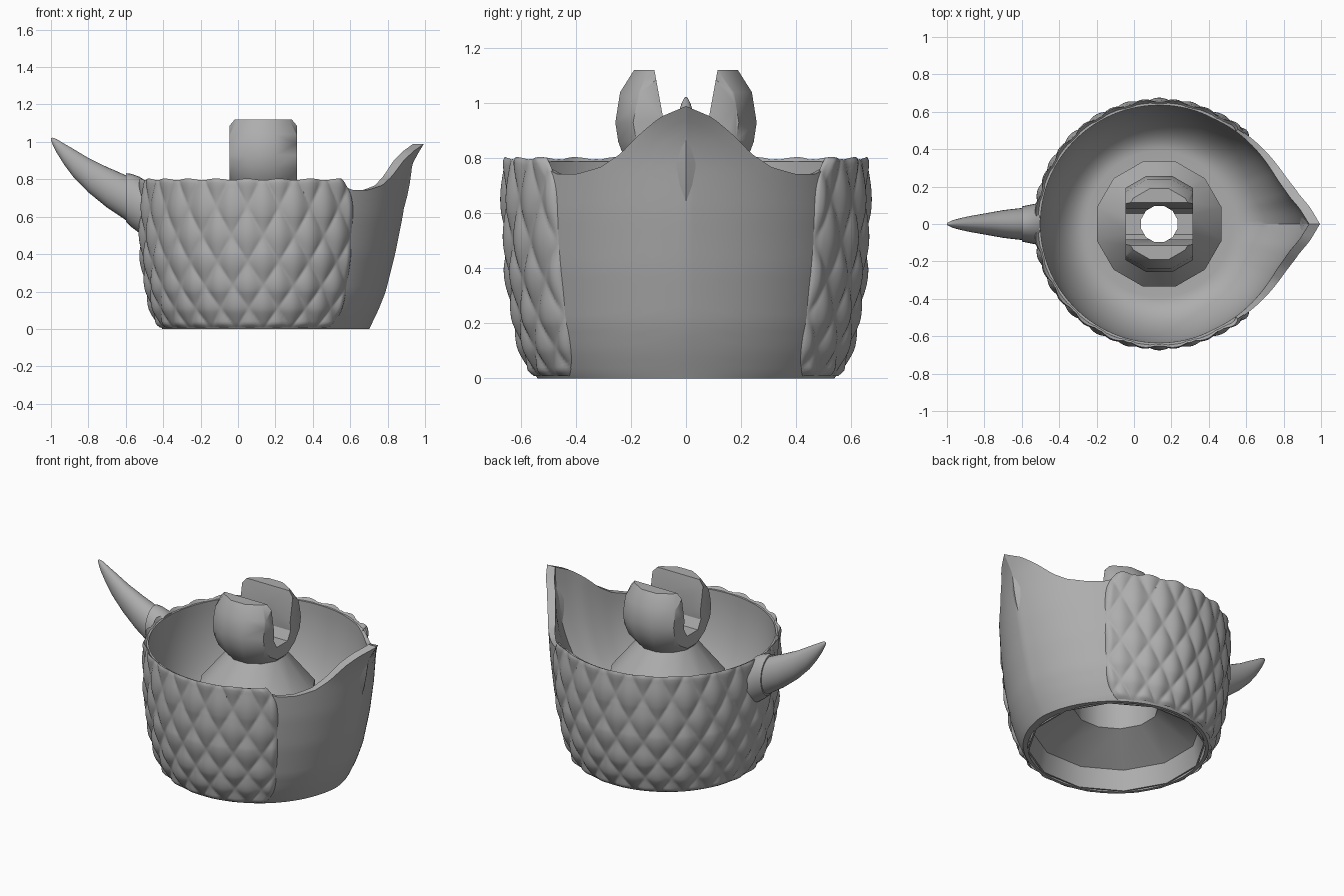
import bpy, bmesh
from math import sin, cos, pi, radians, degrees

cube = bpy.data.objects.get("Cube")
if cube:
    bpy.data.objects.remove(cube, do_unlink=True)

CX = 0.135  # bowl axis

grey = bpy.data.materials.new("plain grey")
grey.use_nodes = True
grey.diffuse_color = (0.42, 0.42, 0.42, 1)
grey.node_tree.nodes["Principled BSDF"].inputs["Base Color"].default_value = grey.diffuse_color


def lerp(table, t):
    """Piecewise linear lookup in a list of (key, value)."""
    if t <= table[0][0]:
        return table[0][1]
    for (a, va), (b, vb) in zip(table, table[1:]):
        if t <= b:
            return va + (vb - va) * (t - a) / (b - a)
    return table[-1][1]


def smooth(ob, angle):
    bpy.ops.object.select_all(action='DESELECT')
    ob.select_set(True)
    bpy.context.view_layer.objects.active = ob
    bpy.ops.object.shade_smooth_by_angle(angle=radians(angle))


def loft(name, rings, wrap_ring=True, wrap_rows=False, caps=False):
    """Skin a list of equal-length point rings."""
    bm = bmesh.new()
    grid = [[bm.verts.new(p) for p in ring] for ring in rings]
    n, m = len(grid), len(grid[0])
    for i in range(n if wrap_rows else n - 1):
        for j in range(m if wrap_ring else m - 1):
            a, b = grid[i], grid[(i + 1) % n]
            k = (j + 1) % m
            bm.faces.new((a[j], a[k], b[k], b[j]))
    if caps:
        bm.faces.new(grid[0])
        bm.faces.new(grid[-1])
    bmesh.ops.recalc_face_normals(bm, faces=bm.faces)
    me = bpy.data.meshes.new(name)
    bm.to_mesh(me)
    bm.free()
    me.materials.append(grey)
    ob = bpy.data.objects.new(name, me)
    bpy.context.collection.objects.link(ob)
    return ob


def polar(r, a, z):
    return (CX + r * cos(a), r * sin(a), z)


# Wall profiles: round body radius and spout ridge radius by height
WALL = [(0, .54), (.02, .553), (.1, .585), (.2, .612), (.4, .64), (.6, .65), (.8, .648)]
RIDGE = [(0, .567), (.1, .615), (.2, .655), (.4, .705), (.6, .745), (.8, .775), (.9, .805), (.95, .835), (1, .865)]
# Rim height by sideways distance from the spout ridge
RIM = [(0, .99), (.095, .95), (.17, .887), (.24, .815), (.31, .768), (.4, .742), (.47, .742), (.55, .788)]


def radius(a, z):
    """Round wall swelling out to the spout ridge."""
    swell = max(0, 1 - abs(a) / radians(64)) ** 1.4
    r = lerp(WALL, z)
    return r + (lerp(RIDGE, z) - r) * swell


def rim_height(a):
    a = abs(a)
    if a > radians(58):
        return .788
    z = .8
    for _ in range(8):
        z = .5 * z + .5 * lerp(RIM, radius(a, z) * sin(a))
    return z if a else .99


# Bowl: outer wall, rim, rounded interior and underside in one closed skin
angles = [-pi + 2 * pi * i / 180 for i in range(180)]
rows = []
for i in range(25):
    t = (i / 24) ** 1.2
    rows.append([polar(radius(a, t * rim_height(a)), a, t * rim_height(a)) for a in angles])
for i in range(17):
    s = i / 16 * pi / 2
    ring = []
    for a in angles:
        top = rim_height(a)
        inner = radius(a, top) - (.013 + .045 * max(0, cos(a)) ** 4)
        ring.append(polar(.39 + (inner - .39) * cos(s), a, top - (top - .26) * sin(s)))
    rows.append(ring)
for r, z in [(.32, .26), (.52, .13), (.52, 0)]:
    rows.append([polar(r, a, z) for a in angles])
smooth(loft("bowl", rows, wrap_rows=True), 22)

# Quilted scale jacket around everything but the spout
COUNT, STEPS, LEVELS = 24, 420, 72
rows = []
for i in range(LEVELS + 1):
    z = .008 + .787 * i / LEVELS
    start = radians(44 + 7 * abs(2 * z / .8 - 1) ** 7)
    v = 4.6 * z - 1.2 * z * z
    ring = []
    for j in range(STEPS + 1):
        a = start + (2 * pi - 2 * start) * j / STEPS
        u = a * COUNT / (2 * pi)
        bump = abs(sin(pi * (u + v)) * sin(pi * (u - v))) ** .75
        edge = min(1, degrees(min(a - start, 2 * pi - start - a)) / 3.5)
        end = min(1, min(z, .81 - z) / .03)
        fade = (max(0, edge) * max(0, end)) ** .5
        lift = -.005 + fade * (.011 + .02 * bump)
        side = min(a, 2 * pi - a)
        ring.append(polar(radius(side, z) + lift, a, z + (.01 * bump if i > LEVELS - 3 else 0)))
    rows.append(ring)
rows.append([(CX + (x - CX) * .975, y * .975, .782) for x, y, z in rows[-1]])
smooth(loft("scale_jacket", rows, wrap_ring=False), 50)

# Hub: hollow foot, post with sloped shoulder, and ball with a hole down the middle
HUB = [(.525, .002), (.505, .135), (.345, .24), (.345, .52), (.175, .73), (.228, .79), (.255, .86), (.266, .93),
       (.248, 1.04), (.196, 1.12), (.1, 1.12), (.1, .64), (.25, .5), (.25, .27), (.495, .13), (.515, .002)]
SIDES = 12
hub = loft("hub", [[polar(r, 2 * pi * (k + .5) / SIDES, z) for k in range(SIDES)] for r, z in HUB],
           wrap_rows=True)


def cut(target, cutter):
    """Subtract a helper solid, then remove it."""
    cutter.hide_render = True
    mod = target.modifiers.new("cut", 'BOOLEAN')
    mod.operation, mod.object, mod.solver = 'DIFFERENCE', cutter, 'EXACT'
    bpy.context.view_layer.objects.active = target
    bpy.ops.object.modifier_apply(modifier=mod.name)
    bpy.data.objects.remove(cutter, do_unlink=True)


# Flat cheeks on both sides of the ball
for side in (-1, 1):
    square = [(-.5, .735), (.5, .735), (.5, 1.3), (-.5, 1.3)]
    cut(hub, loft("cheek_cutter", [[(CX + side * d, y, z) for y, z in square] for d in (.181, .6)], caps=True))

# Open cradle slot running through the ball
half = [(.122, 1.16), (.082, .94), (.086, .88), (.055, .825)]
slot = half + [(-y, z) for y, z in reversed(half)]
cut(hub, loft("slot_cutter", [[(CX + d, y, z) for y, z in slot] for d in (-.5, .5)], caps=True))
smooth(hub, 32)


# Horn and its collar: upright oval sections (x, z, half height, half width)
def horn_part(name, sections):
    rings = [[(x, w * cos(t), z + h * sin(t)) for t in (2 * pi * k / 28 for k in range(28))]
             for x, z, h, w in sections]
    smooth(loft(name, rings, caps=True), 40)


horn_part("horn_collar", [(-.505, .65, .15, .115), (-.53, .665, .15, .108), (-.57, .687, .142, .1),
                          (-.6, .703, .13, .094)])
horn_part("horn", [(-.58, .69, .122, .088), (-.65, .73, .114, .08), (-.7, .757, .108, .074), (-.8, .822, .092, .056),
                   (-.88, .887, .075, .042), (-.93, .935, .056, .031), (-.97, .979, .036, .02),
                   (-.99, 1.003, .02, .011), (-1, 1.014, .006, .004)])
